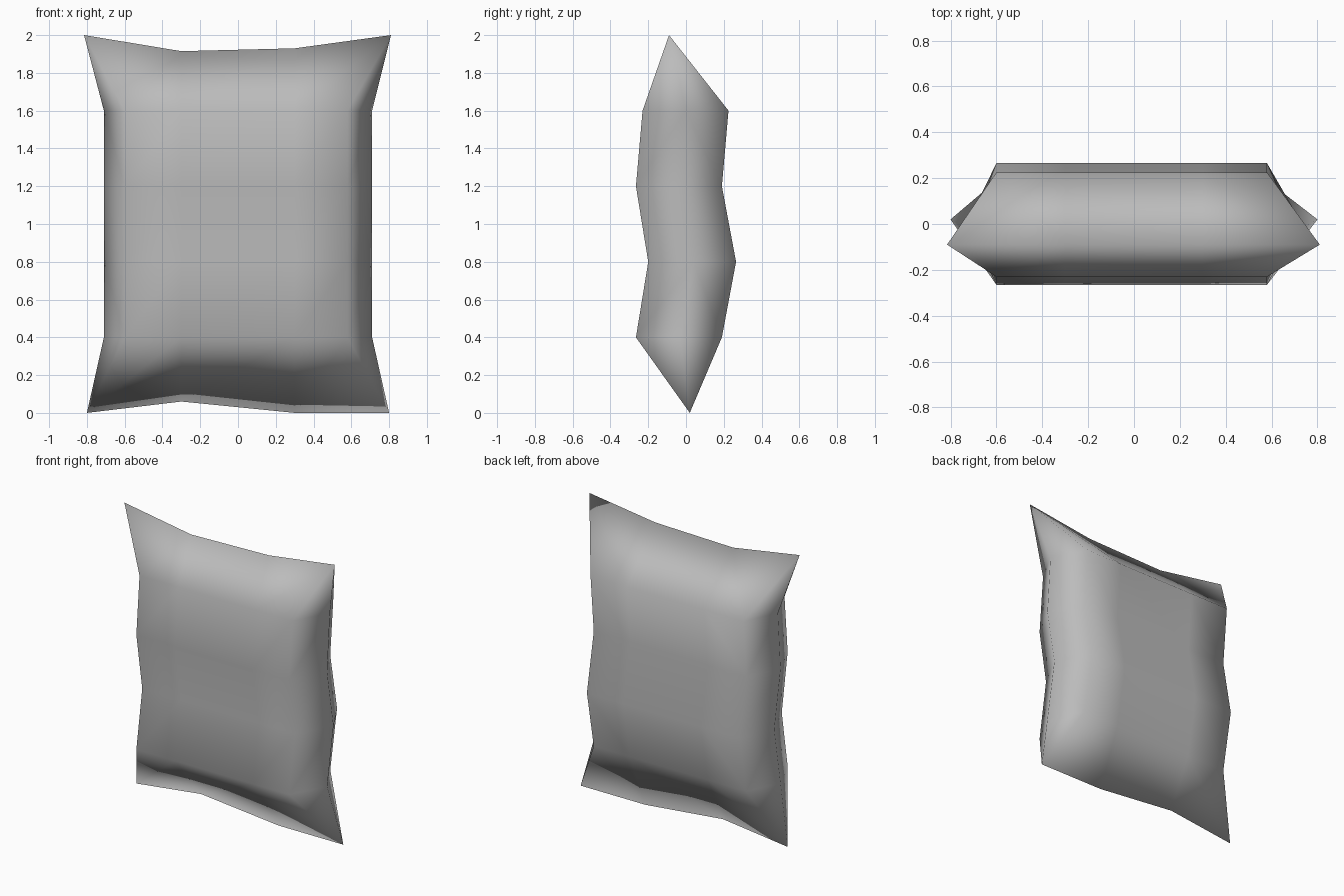
import bpy
import bmesh

cube = bpy.data.objects.get("Cube")
if cube:
    bpy.data.objects.remove(cube, do_unlink=True)

# Plain cloth colour
cloth = bpy.data.materials.new("grey_cloth")
cloth.use_nodes = True
colour = (0.5, 0.5, 0.5, 1)
cloth.diffuse_color = colour
cloth.node_tree.nodes["Principled BSDF"].inputs["Base Color"].default_value = colour

# Puffed panel columns, and rows of (height, front y, seam y, back y)
columns = [-0.6, -0.3, 0.3, 0.58]
rows = [(0.4, -0.265, -0.03, 0.19), (0.8, -0.2, 0.04, 0.265),
        (1.2, -0.265, -0.03, 0.19), (1.6, -0.23, 0.0, 0.225)]

bm = bmesh.new()


def add(x, y, z):
    return bm.verts.new((x, y, z))


# Seam running around the pillow, with pulled-out corners
bottom = [add(-0.8, 0.02, 0), add(-0.3, 0.02, 0.06), add(0.3, 0.02, 0), add(0.8, 0.02, 0)]
top = [add(-0.815, -0.09, 2), add(-0.3, -0.09, 1.915), add(0.3, -0.09, 1.93), add(0.81, -0.09, 2)]
sides = [[add(x, seam, z) for z, front, seam, back in rows] for x in (-0.71, 0.71)]


def strip(a, b):
    for i in range(len(a) - 1):
        bm.faces.new((a[i], a[i + 1], b[i + 1], b[i]))


# Front and back panels, each sewn to the same seam
for panel in (1, 3):
    grid = [[add(x, row[panel], row[0]) for x in columns] for row in rows]
    for lower, upper in zip(grid, grid[1:]):
        strip(lower, upper)
    strip(bottom, grid[0])
    strip(grid[-1], top)
    for end, seam in ((0, sides[0]), (-1, sides[1])):
        strip([row[end] for row in grid], seam)
        bm.faces.new((bottom[end], grid[0][end], seam[0]))
        bm.faces.new((top[end], grid[-1][end], seam[-1]))

bmesh.ops.recalc_face_normals(bm, faces=bm.faces)
for face in bm.faces:
    face.smooth = True

mesh = bpy.data.meshes.new("pillow")
bm.to_mesh(mesh)
bm.free()
mesh.materials.append(cloth)
pillow = bpy.data.objects.new("pillow", mesh)
bpy.context.collection.objects.link(pillow)
